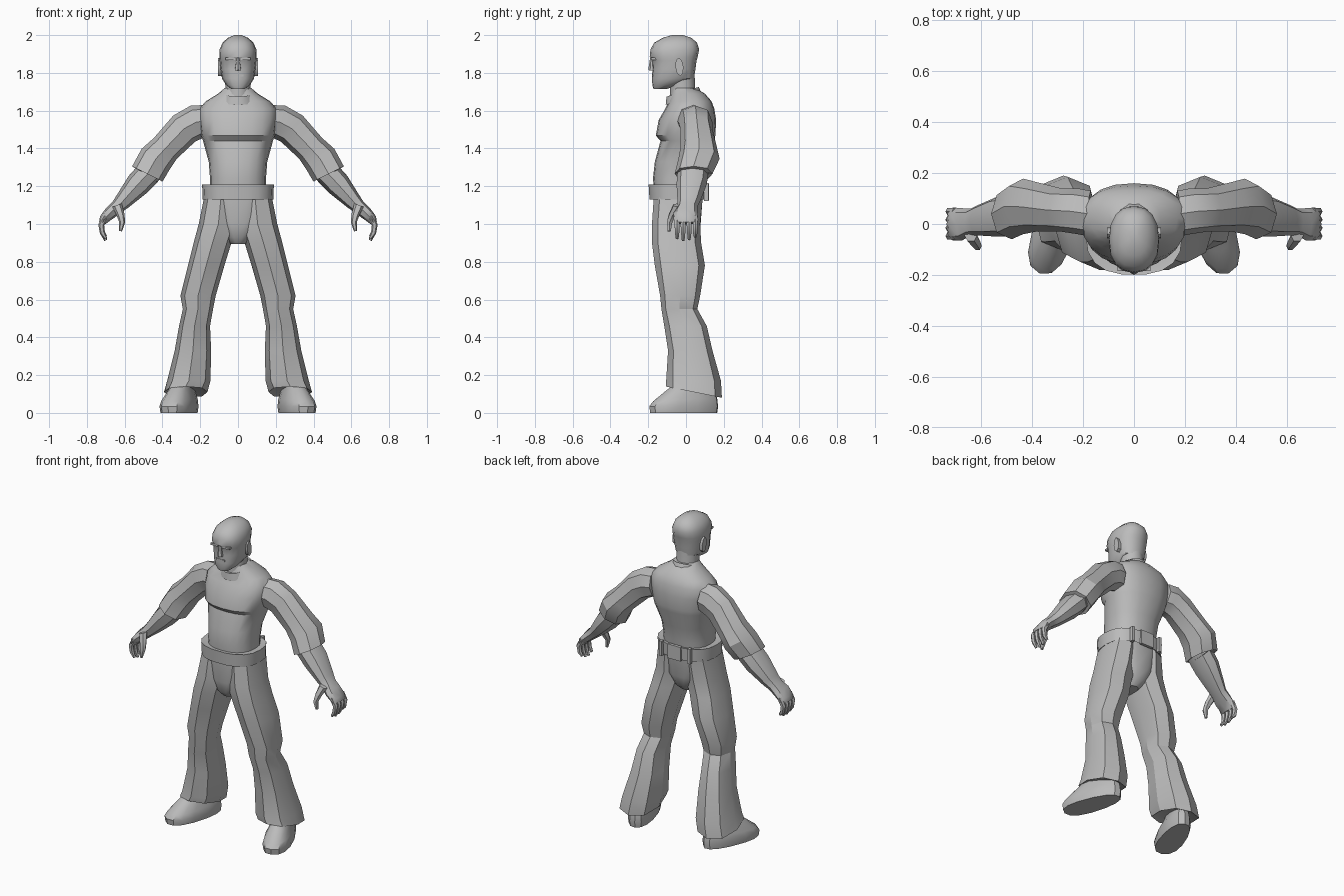
import bpy, bmesh, math
from mathutils import Vector

grey = bpy.data.materials.new("plain_grey")
grey.diffuse_color = (0.5, 0.5, 0.5, 1)


def finish(name, bm, mirror=False, angle=35):
    bmesh.ops.recalc_face_normals(bm, faces=bm.faces)
    me = bpy.data.meshes.new(name)
    bm.to_mesh(me)
    bm.free()
    me.materials.append(grey)
    ob = bpy.data.objects.new(name, me)
    bpy.context.collection.objects.link(ob)
    bpy.ops.object.select_all(action='DESELECT')
    ob.select_set(True)
    bpy.context.view_layer.objects.active = ob
    bpy.ops.object.shade_smooth_by_angle(angle=math.radians(angle))
    if mirror:
        ob.modifiers.new("mirror", 'MIRROR')
    return ob


def loft(name, rings, mirror=False, angle=35):
    """Skin a list of point rings and cap both ends."""
    bm = bmesh.new()
    vs = [[bm.verts.new(p) for p in r] for r in rings]
    n = len(vs[0])
    for a, b in zip(vs, vs[1:]):
        for i in range(n):
            j = (i + 1) % n
            bm.faces.new((a[i], a[j], b[j], b[i]))
    bm.faces.new(vs[0])
    bm.faces.new(vs[-1])
    return finish(name, bm, mirror, angle)


def circle(n, power=1.0):
    """Unit superellipse; power below 1 makes it boxier."""
    out = []
    for i in range(n):
        c, s = (f(2 * math.pi * i / n) for f in (math.cos, math.sin))
        out.append((math.copysign(abs(c) ** power, c), math.copysign(abs(s) ** power, s)))
    return out


def flat_ring(z, x0, x1, y0, y1, n=16, power=1.0, tilt=0):
    """Horizontal ring filling a rectangle; tilt is z change per unit of y."""
    return [((x0 + x1) / 2 + c * (x1 - x0) / 2, (y0 + y1) / 2 + s * (y1 - y0) / 2,
             z + tilt * s * (y1 - y0) / 2) for c, s in circle(n, power)]


def stack(name, rows, n=16, power=1.0, angle=35):
    """Symmetric body part from rows of height, half width, front, back."""
    return loft(name, [flat_ring(z, -h, h, a, b, n, power) for z, h, a, b in rows], angle=angle)


def limb(name, rows, n=8, angle=35):
    """Mirrored tube from rows of x, z, in-plane radius, front, back."""
    rings = []
    for i, (x, z, r, y0, y1) in enumerate(rows):
        p, q = rows[max(i - 1, 0)], rows[min(i + 1, len(rows) - 1)]
        t = Vector((q[0] - p[0], q[1] - p[1])).normalized()
        rings.append([(x - t.y * r * c, (y0 + y1) / 2 + s * (y1 - y0) / 2, z + t.x * r * c)
                      for c, s in circle(n, 0.9)])
    return loft(name, rings, True, angle)


def box(name, x, y, z, sx, sy, sz, mirror=False):
    bm = bmesh.new()
    bmesh.ops.create_cube(bm, size=1)
    for v in bm.verts:
        v.co = Vector((x + v.co.x * sx, y + v.co.y * sy, z + v.co.z * sz))
    return finish(name, bm, mirror)


# Torso with a chest overhang
stack("shirt", [(1.15, .15, -.165, .09), (1.24, .148, -.175, .10), (1.33, .155, -.165, .115),
                (1.44, .185, -.135, .15), (1.468, .195, -.16, .155), (1.55, .205, -.145, .16),
                (1.61, .205, -.11, .15), (1.65, .17, -.09, .135), (1.69, .105, -.08, .10),
                (1.72, .07, -.07, .05)], 20, .85)

# Neck and collar
stack("neck", [(1.62, .075, -.09, .06), (1.70, .066, -.085, .05), (1.80, .07, -.09, .045)], 12)
loft("collar", [flat_ring(1.655, -.10, .10, -.11, .09, 14, 1, .25),
                flat_ring(1.70, -.082, .082, -.105, .07, 14, 1, .3),
                flat_ring(1.69, -.065, .065, -.08, .05, 14, 1, .3)])

# Head
stack("head", [(1.715, .036, -.172, -.10), (1.735, .062, -.178, -.04), (1.77, .085, -.18, .042),
               (1.82, .092, -.178, .05), (1.865, .097, -.18, .056), (1.885, .099, -.192, .062),
               (1.925, .097, -.188, .07), (1.96, .082, -.168, .058), (1.985, .054, -.125, .03),
               (2.0, .02, -.075, -.015)], 16, .85)

# Nose, brow, mouth and ears
loft("nose", [[(-.018, -.16, 1.812), (.018, -.16, 1.812), (.016, -.19, 1.812), (0, -.2, 1.815),
               (-.016, -.19, 1.812)],
              [(-.008, -.16, 1.88), (.008, -.16, 1.88), (.007, -.185, 1.88), (0, -.19, 1.88),
               (-.007, -.185, 1.88)]])
box("brow", .04, -.165, 1.875, .05, .04, .012, True)
box("mustache", 0, -.172, 1.787, .06, .018, .01)
loft("ear", [[(x, -.035 + s * .022 - c * .004, 1.832 + c * .048) for c, s in circle(8)]
             for x in (.085, .106)], True)

# Sleeves ending in open cuffs below the elbow
limb("sleeve", [(.17, 1.545, .085, -.05, .13), (.22, 1.54, .092, -.04, .14),
                (.285, 1.505, .09, -.03, .14), (.385, 1.40, .082, -.03, .165),
                (.435, 1.345, .092, -.04, .178), (.48, 1.265, .09, -.06, .14),
                (.472, 1.272, .07, -.045, .12)], 8, 28)

# Forearms and palms
limb("forearm", [(.46, 1.285, .068, -.045, .12), (.53, 1.21, .066, -.05, .11),
                 (.61, 1.12, .045, -.045, .075), (.64, 1.09, .037, -.045, .06),
                 (.675, 1.06, .034, -.065, .062), (.71, 1.025, .026, -.065, .065),
                 (.718, 1.005, .018, -.06, .06)], 8, 40)

# Four curled fingers and a thumb on each hand
for i in range(4):
    y, drop = -.047 + i * .032, (.01, 0, .004, .02)[i]
    limb("finger", [(.70, 1.04, .016, y - .015, y + .015), (.724, .995, .016, y - .015, y + .015),
                    (.718, .955, .014, y - .013, y + .013),
                    (.700, .913 + drop, .008, y - .008, y + .008)], 6, 50)
limb("thumb", [(.64, 1.10, .026, -.07, -.02), (.622, 1.05, .021, -.093, -.05),
               (.613, 1.01, .016, -.103, -.07), (.622, .962, .008, -.098, -.08)], 6, 50)

# Pelvis and belt
stack("trouser_seat", [(.895, .04, -.13, .02), (.93, .075, -.16, .06), (1.0, .13, -.172, .08),
                       (1.13, .175, -.175, .09), (1.18, .175, -.175, .095)], 14, .8)
loft("belt", [flat_ring(z, -h, h, a, b, 18, .8) for z, h, a, b in
              ((1.145, .165, -.175, .09), (1.13, .187, -.195, .11), (1.21, .19, -.2, .115),
               (1.205, .165, -.175, .09))])
box("belt_back_plate", 0, .112, 1.17, .09, .018, .09)
box("belt_loop", .10, .106, 1.17, .02, .024, .095, True)

# Flared trouser legs with a crease down the front
leg = [(1.15, .0, .178, -.17, .09), (1.0, .0, .208, -.18, .075), (.9, .035, .235, -.18, .08),
       (.78, .072, .265, -.165, .10), (.62, .118, .305, -.137, .075), (.55, .132, .292, -.13, .06),
       (.46, .148, .312, -.115, .11), (.33, .142, .335, -.095, .14), (.17, .146, .375, -.105, .185)]
rings = [flat_ring(*row, n=8, power=.8) for row in leg]
rings.append(flat_ring(.11, .162, .392, -.105, .19, 8, .8, -.2))
rings.append(flat_ring(.125, .19, .36, -.07, .15, 8, .8, -.2))
loft("trouser_leg", rings, True, 28)


# Shoes turned outward
def shoe_ring(z, back, front, half, nose_drop=0):
    turn = math.radians(19)
    pts = []
    for c, s in circle(14, .85):
        u = (front + back) / 2 + c * (front - back) / 2
        v = s * half * (1 + .12 * c)
        pts.append((.305 + u * math.sin(turn) + v * math.cos(turn),
                    -.005 - u * math.cos(turn) + v * math.sin(turn), z - nose_drop * max(c, 0)))
    return pts


loft("shoe", [shoe_ring(0, -.18, .195, .075), shoe_ring(.035, -.185, .2, .08),
              shoe_ring(.075, -.18, .18, .074, .015), shoe_ring(.115, -.17, .11, .056),
              shoe_ring(.16, -.15, .05, .045)], True)
